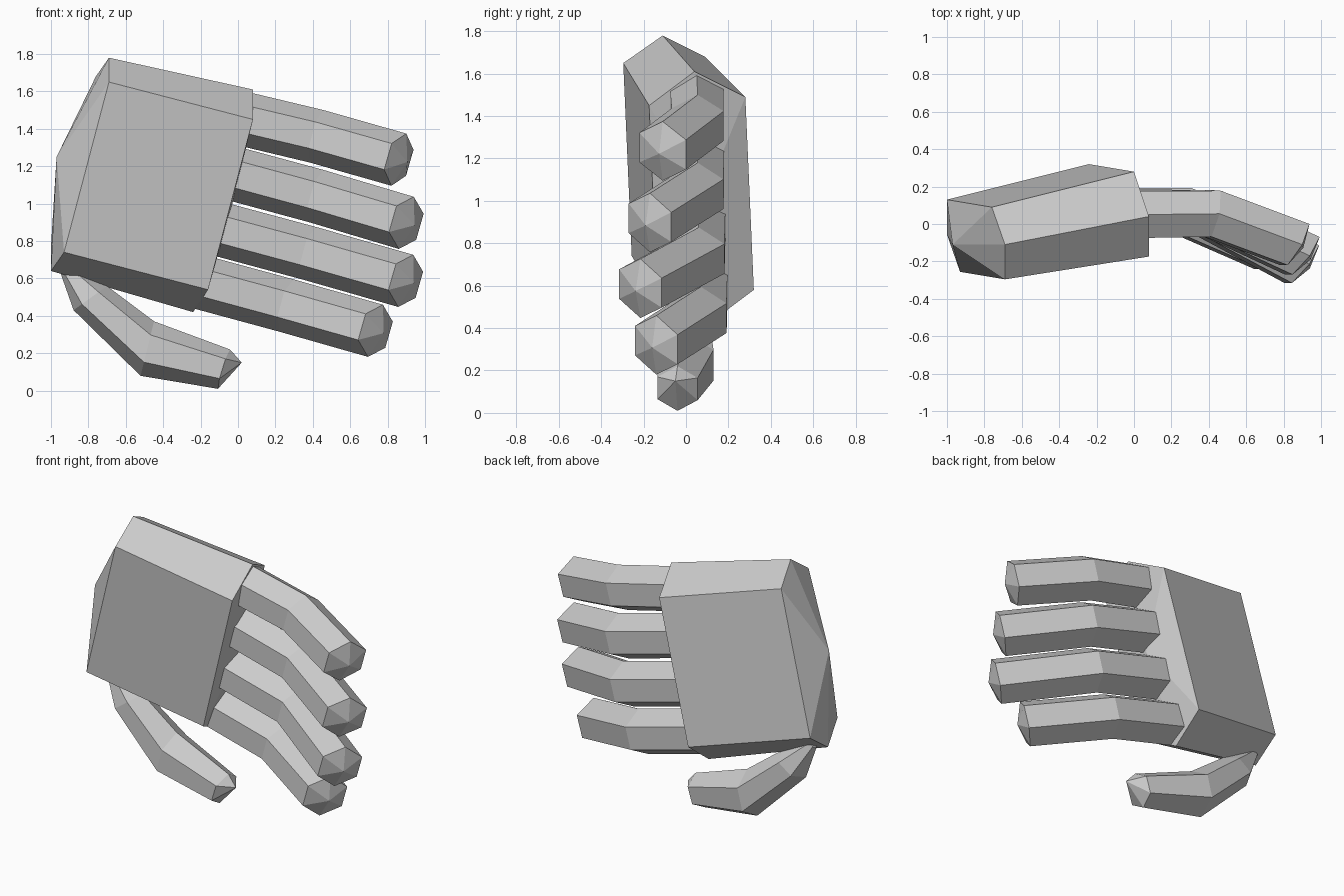
import bpy, bmesh
from math import sin, cos, radians, pi
from mathutils import Vector

cube = bpy.data.objects.get("Cube")
if cube:
    bpy.data.objects.remove(cube, do_unlink=True)

grey = bpy.data.materials.new("plain grey")
grey.use_nodes = True
GREY = (0.6, 0.6, 0.6, 1)
grey.diffuse_color = GREY
grey.node_tree.nodes["Principled BSDF"].inputs["Base Color"].default_value = GREY


def loft(name, rings, start=None, end=None):
    """Skin six-sided rings; close each end with a point or a flat face."""
    bm = bmesh.new()
    loops = [[bm.verts.new(p) for p in ring] for ring in rings]
    for a, b in zip(loops, loops[1:]):
        for i in range(6):
            j = (i + 1) % 6
            bm.faces.new((a[i], a[j], b[j], b[i]))
    for loop, point in ((loops[0], start), (loops[-1], end)):
        if point is None:
            bm.faces.new(loop)
        else:
            apex = bm.verts.new(point)
            for i in range(6):
                bm.faces.new((loop[i], loop[(i + 1) % 6], apex))
    bmesh.ops.recalc_face_normals(bm, faces=bm.faces)
    mesh = bpy.data.meshes.new(name)
    bm.to_mesh(mesh)
    bm.free()
    mesh.materials.append(grey)
    obj = bpy.data.objects.new(name, mesh)
    bpy.context.collection.objects.link(obj)
    return obj


def hexagon(center, radius, tilt, yaw):
    """Hexagon with one corner up, tilted sideways and then turned."""
    t, w = radians(tilt), radians(yaw)
    up = Vector((sin(t), 0, cos(t)))
    side = Vector((sin(w) * cos(t), cos(w), -sin(w) * sin(t)))
    return [Vector(center) + radius * (up * cos(k * pi / 3) + side * sin(k * pi / 3))
            for k in range(6)]


def opposite(center, half):
    """Complete a point-symmetric hexagon from three neighbouring corners."""
    c = Vector(center)
    half = [Vector(p) for p in half]
    return half + [2 * c - p for p in half]


# Palm: ridge, back top and back bottom corners at each end
wrist = opposite((-0.845, -0.083, 1.21),
                 [(-0.69, -0.11, 1.78), (-0.76, 0.09, 1.68), (-1.0, 0.13, 0.77)])
knuckles = opposite((-0.08, 0.073, 1.015),
                    [(0.08, 0.04, 1.61), (0.0, 0.28, 1.49), (-0.24, 0.32, 0.58)])
loft("palm", [wrist, knuckles], (-0.97, -0.11, 1.25), (-0.03, 0.08, 1.0))

# Fingers: base, joint and tip centres, with the turn of the tip
fingers = {
    "index_finger": ((-0.02, 0.05, 1.465), (0.42, 0.055, 1.36), (0.86, -0.11, 1.235), 29),
    "middle_finger": ((-0.06, 0.055, 1.17), (0.42, 0.055, 1.04), (0.90, -0.17, 0.897), 37),
    "ring_finger": ((-0.14, 0.06, 0.875), (0.38, 0.06, 0.735), (0.897, -0.215, 0.587), 37),
    "little_finger": ((-0.22, 0.07, 0.585), (0.26, 0.07, 0.455), (0.735, -0.14, 0.32), 37),
}
for name, (base, joint, tip, turn) in fingers.items():
    rings = [hexagon(base, 0.145, 15, 0),
             hexagon(joint, 0.145, 15, turn * 0.4),
             hexagon(tip, 0.145, 16, turn)]
    forward = (Vector(tip) - Vector(joint)).normalized()
    loft(name, rings, end=Vector(tip) + forward * 0.05)

# Thumb: tapered at both ends
loft("thumb", [
    hexagon((-0.935, 0.0, 0.67), 0.03, 45, 0),
    hexagon((-0.79, 0.0, 0.495), 0.11, 54, 0),
    hexagon((-0.485, 0.0, 0.225), 0.15, 14, 0),
    hexagon((-0.075, -0.04, 0.115), 0.11, 17, 5),
], end=(0.02, -0.05, 0.15))
